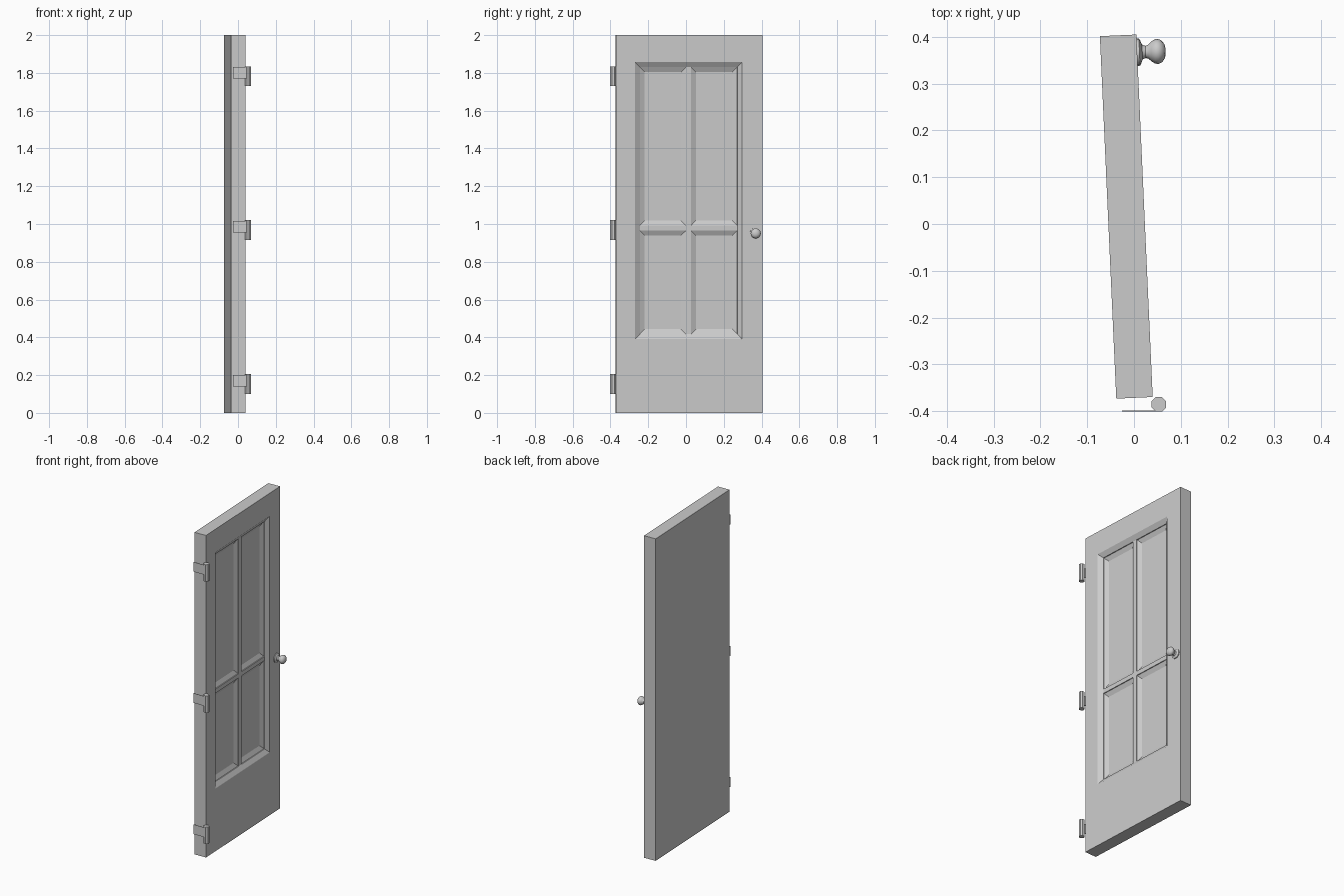
import bpy, bmesh
from math import pi, cos, sin, atan2
from mathutils import Matrix, Vector

if "Cube" in bpy.data.objects:
    bpy.data.objects.remove(bpy.data.objects["Cube"])

ANGLE = atan2(0.035, 0.775)            # the door stands slightly ajar
# local door frame: x = outward normal, y = across the width from the hinge, z = up
FRAME = Matrix.Translation((0.04, -0.37, 0)) @ Matrix.Rotation(ANGLE, 4, 'Z')
WIDTH, THICK, HEIGHT = 0.776, 0.078, 2.0


def finish(name, bm, matrix=None, smooth=False):
    bmesh.ops.recalc_face_normals(bm, faces=bm.faces)
    mesh = bpy.data.meshes.new(name)
    bm.to_mesh(mesh)
    bm.free()
    obj = bpy.data.objects.new(name, mesh)
    bpy.context.collection.objects.link(obj)
    if matrix:
        mesh.transform(matrix)
    if smooth:
        bpy.context.view_layer.objects.active = obj
        obj.select_set(True)
        bpy.ops.object.shade_smooth_by_angle(angle=0.7)
        obj.select_set(False)
    return obj


def ring(bm, y0, y1, z0, z1, x):
    return [bm.verts.new((x, y, z)) for y, z in ((y0, z0), (y1, z0), (y1, z1), (y0, z1))]


def bridge(bm, a, b):
    n = len(a)
    for i in range(n):
        j = (i + 1) % n
        bm.faces.new((a[i], a[j], b[j], b[i]))


# door slab with stepped, bevelled recess and four panels
bm = bmesh.new()
back = ring(bm, 0, WIDTH, 0, HEIGHT, -THICK)
front = ring(bm, 0, WIDTH, 0, HEIGHT, 0)
outer = ring(bm, 0.10, 0.668, 0.39, 1.857, 0)
ys = (0.127, 0.371, 0.398, 0.643)
zs = (0.417, 0.965, 0.992, 1.83)
D1, D2, D3 = -0.018, -0.023, -0.036
grid = [[bm.verts.new((D1, y, z)) for z in zs] for y in ys]
bm.faces.new(back)
bridge(bm, back, front)
bridge(bm, front, outer)
# sloped border around the recess, sharing the glazing bar vertices
sides = ([grid[i][0] for i in range(4)], grid[3],
         [grid[i][3] for i in (3, 2, 1, 0)], grid[0][::-1])
for i, side in enumerate(sides):
    bm.faces.new([outer[i], outer[(i + 1) % 4]] + side[::-1])
# glazing bars and sunken panels
for i in range(3):
    for j in range(3):
        cell = [grid[i][j], grid[i + 1][j], grid[i + 1][j + 1], grid[i][j + 1]]
        if i == 1 or j == 1:
            bm.faces.new(cell)
            continue
        y0, y1, z0, z1 = ys[i], ys[i + 1], zs[j], zs[j + 1]
        step = ring(bm, y0, y1, z0, z1, D2)
        b = 0.026
        inner = ring(bm, y0 + b, y1 - b, z0 + b, z1 - b, D3)
        bridge(bm, cell, step)
        bridge(bm, step, inner)
        bm.faces.new(inner)
finish("door_slab", bm, FRAME)

# turned door knob with rosette
profile = ((-0.002, 0.029), (0.005, 0.029), (0.008, 0.024), (0.011, 0.016), (0.018, 0.013),
           (0.024, 0.015), (0.030, 0.021), (0.038, 0.026), (0.045, 0.027),
           (0.053, 0.023), (0.059, 0.015), (0.061, 0.006))
SEG = 16
bm = bmesh.new()
rings = [[bm.verts.new((x, r * cos(2 * pi * k / SEG), r * sin(2 * pi * k / SEG)))
          for k in range(SEG)] for x, r in profile]
for a, b in zip(rings, rings[1:]):
    bridge(bm, a, b)
bm.faces.new(rings[0])
bm.faces.new(rings[-1])
finish("door_knob", bm, FRAME @ Matrix.Translation((0, 0.738, 0.95)), smooth=True)

# three hinges: octagonal pin and thin leaf
for label, z in (("lower", 0.10), ("middle", 0.915), ("upper", 1.73)):
    bm = bmesh.new()
    bmesh.ops.create_cone(bm, cap_ends=True, segments=8, radius1=0.0168, radius2=0.0168, depth=0.105,
                          matrix=Matrix.Translation((0.053, -0.386, z + 0.0525))
                          @ Matrix.Rotation(pi / 8, 4, 'Z'))
    finish(label + "_hinge_pin", bm)
    bm = bmesh.new()
    bmesh.ops.create_cube(bm, size=1, matrix=Matrix.Translation((0.0135, -0.4, z + 0.07))
                          @ Matrix.Diagonal((0.079, 0.002, 0.06, 1)))
    finish(label + "_hinge_leaf", bm)
